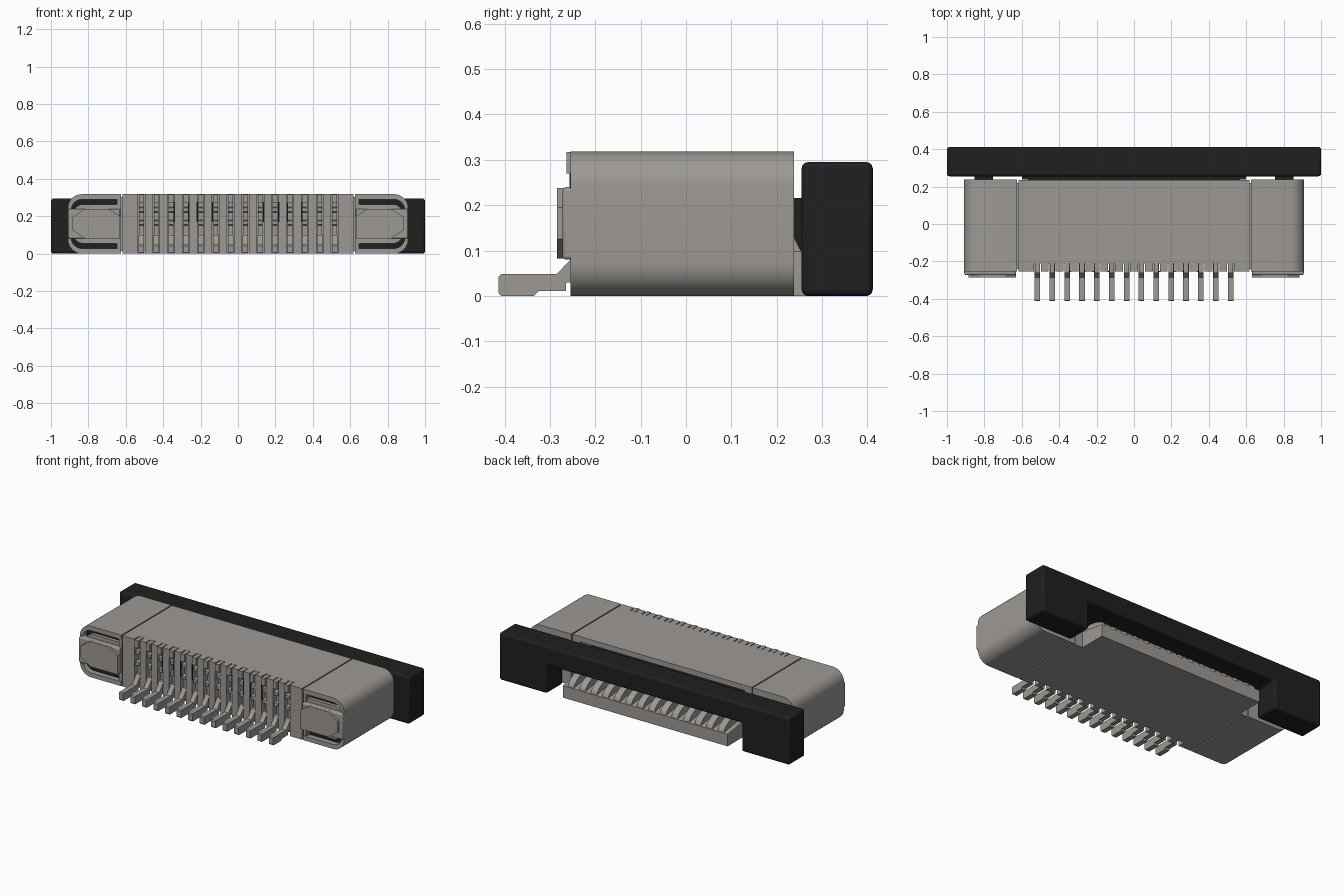
import bpy, bmesh, math

if "Cube" in bpy.data.objects:
    bpy.data.objects.remove(bpy.data.objects["Cube"])


def material(name, rgb):
    m = bpy.data.materials.new(name)
    m.use_nodes = True
    m.diffuse_color = (*rgb, 1)
    m.node_tree.nodes["Principled BSDF"].inputs["Base Color"].default_value = (*rgb, 1)
    return m


GREY = material("warm grey", (0.34, 0.32, 0.30))
BLACK = material("matte black", (0.014, 0.014, 0.014))


def prism(name, pts, axis, a, b, mat, bevel=0.0):
    """Extrude a profile: axis 'x' takes (y, z) points, axis 'y' takes (x, z) points."""
    bm = bmesh.new()

    def place(p, t):
        return (t, p[0], p[1]) if axis == 'x' else (p[0], t, p[1])
    lo = [bm.verts.new(place(p, a)) for p in pts]
    hi = [bm.verts.new(place(p, b)) for p in pts]
    bm.faces.new(lo)
    bm.faces.new(hi)
    n = len(pts)
    for i in range(n):
        j = (i + 1) % n
        bm.faces.new((lo[i], lo[j], hi[j], hi[i]))
    bmesh.ops.recalc_face_normals(bm, faces=bm.faces)
    me = bpy.data.meshes.new(name)
    bm.to_mesh(me)
    bm.free()
    me.materials.append(mat)
    ob = bpy.data.objects.new(name, me)
    bpy.context.collection.objects.link(ob)
    if bevel:
        mod = ob.modifiers.new("edge_bevel", 'BEVEL')
        mod.width, mod.segments, mod.limit_method = bevel, 3, 'ANGLE'
    bpy.ops.object.select_all(action='DESELECT')
    ob.select_set(True)
    bpy.context.view_layer.objects.active = ob
    bpy.ops.object.shade_smooth_by_angle(angle=math.radians(30))
    return ob


def box(name, x0, x1, y0, y1, z0, z1, mat, bevel=0.0):
    return prism(name, [(x0, z0), (x1, z0), (x1, z1), (x0, z1)], 'y', y0, y1, mat, bevel)


def rounded_end(s, x0, x1, z0, z1, r, steps=8):
    """Profile square on the inner side and rounded on the outer side."""
    pts = [(x0, z0)]
    for k in range(steps + 1):
        t = math.pi / 2 * k / steps
        pts.append((x1 - r + r * math.sin(t), z0 + r - r * math.cos(t)))
    for k in range(steps + 1):
        t = math.pi / 2 * k / steps
        pts.append((x1 - r + r * math.cos(t), z1 - r + r * math.sin(t)))
    pts.append((x0, z1))
    return [(s * x, z) for x, z in pts]


TOP = 0.318
PITCH = 0.0795
PINS = 14

# Central housing with the cable slot and lip at the back
prism("housing_core", [(-0.21, 0), (0.40, 0), (0.40, 0.075), (0.235, 0.1), (-0.03, 0.1),
                       (-0.03, 0.285), (0.235, 0.285), (0.235, TOP), (-0.21, TOP)],
      'x', -0.567, 0.567, GREY)

# Ribs between the front contact slots
for i in range(PINS + 1):
    x = (i - PINS / 2) * PITCH
    box(f"front_rib_{i + 1}", x - 0.021, x + 0.021, -0.255, -0.205, 0, TOP, GREY)

# Contacts: solder foot, stepped spring and the curved end on the back lip
foot = [(-0.408, 0), (-0.335, 0), (-0.325, 0.011), (-0.265, 0.011), (-0.265, 0.03), (-0.205, 0.03),
        (-0.205, 0.10), (-0.245, 0.10), (-0.255, 0.08), (-0.285, 0.048), (-0.408, 0.048),
        (-0.413, 0.042), (-0.413, 0.006)]
spring = [(-0.205, 0.10), (-0.228, 0.10), (-0.228, 0.15), (-0.25, 0.155), (-0.25, 0.175),
          (-0.225, 0.18), (-0.225, 0.22), (-0.25, 0.225), (-0.25, 0.245), (-0.225, 0.25),
          (-0.225, 0.27), (-0.263, 0.27), (-0.263, 0.317), (-0.205, 0.317)]
arch = [(0.397, 0.05)] + [(0.24 + 0.157 * math.cos(t), 0.07 + 0.075 * math.sin(t))
                          for t in [math.pi / 2 * k / 8 for k in range(9)]] + [(0.1, 0.145), (0.1, 0.05)]
for i in range(PINS):
    x = (i - (PINS - 1) / 2) * PITCH
    prism(f"contact_foot_{i + 1}", foot, 'x', x - 0.015, x + 0.015, GREY)
    prism(f"contact_spring_{i + 1}", spring, 'x', x - 0.013, x + 0.013, GREY)
    prism(f"contact_arch_{i + 1}", arch, 'x', x - 0.021, x + 0.021, GREY)

# Dark slits beside some contacts
for s in (-1, 1):
    for x in (0.138, 0.217, 0.262, 0.341):
        box("contact_slit", s * x - 0.004, s * x + 0.004, -0.257, -0.25, 0.17, 0.275, BLACK)

for s, side in ((1, "left"), (-1, "right")):
    # Solid housing side and the recessed seam to the end cap
    box(f"{side}_housing_side", s * 0.566, s * 0.618, -0.255, 0.235, 0, TOP, GREY)
    box(f"{side}_seam", s * 0.60, s * 0.65, -0.24, 0.22, 0.015, 0.303, GREY)

    # End cap body and its raised front rim
    outer = rounded_end(s, 0.626, 0.91, 0, TOP, 0.075)
    inner = rounded_end(s, 0.626, 0.892, 0.028, 0.29, 0.058)
    prism(f"{side}_end_cap", outer, 'y', -0.215, 0.238, GREY)
    prism(f"{side}_cap_rim", outer + inner[::-1], 'y', -0.255, -0.215, GREY)
    box(f"{side}_rim_post", s * 0.626, s * 0.645, -0.25, -0.214, 0.02, 0.298, GREY)
    prism(f"{side}_cap_slot", inner, 'y', -0.222, -0.214, BLACK)

    # Latch inside the rim, with a pointed face plate
    prism(f"{side}_latch_base", rounded_end(s, 0.64, 0.88, 0.055, 0.263, 0.05),
          'y', -0.243, -0.22, GREY)
    box(f"{side}_latch_strap", s * 0.63, s * 0.908, -0.272, -0.225, 0.08, 0.24, GREY, 0.008)
    face = [(0.63, 0.082), (0.82, 0.082), (0.885, 0.125), (0.885, 0.195),
            (0.82, 0.238), (0.69, 0.238), (0.63, 0.20)]
    prism(f"{side}_latch_face", [(s * x, z) for x, z in face], 'y', -0.285, -0.26, GREY)

    # Slider arm entering the end cap
    prism(f"{side}_slider_arm", [(0.2, 0.13), (0.237, 0.13), (0.252, 0.1), (0.28, 0.1),
                                 (0.28, 0.216), (0.2, 0.216)],
          'x', s * 0.755, s * 0.853, BLACK)

# Slider: bar with two end legs
prism("slider", [(-1, 0), (-0.67, 0), (-0.67, 0.175), (0.67, 0.175), (0.67, 0),
                 (1, 0), (1, 0.295), (-1, 0.295)], 'y', 0.255, 0.412, BLACK, 0.014)

# Slider tongue reaching into the cable slot
prism("slider_tongue", [(0.0, 0.165), (0.25, 0.155), (0.36, 0.18), (0.36, 0.216), (0.0, 0.216)],
      'x', -0.565, 0.565, BLACK)
box("slider_tongue_root", -0.60, 0.60, 0.237, 0.30, 0.17, 0.216, BLACK)
